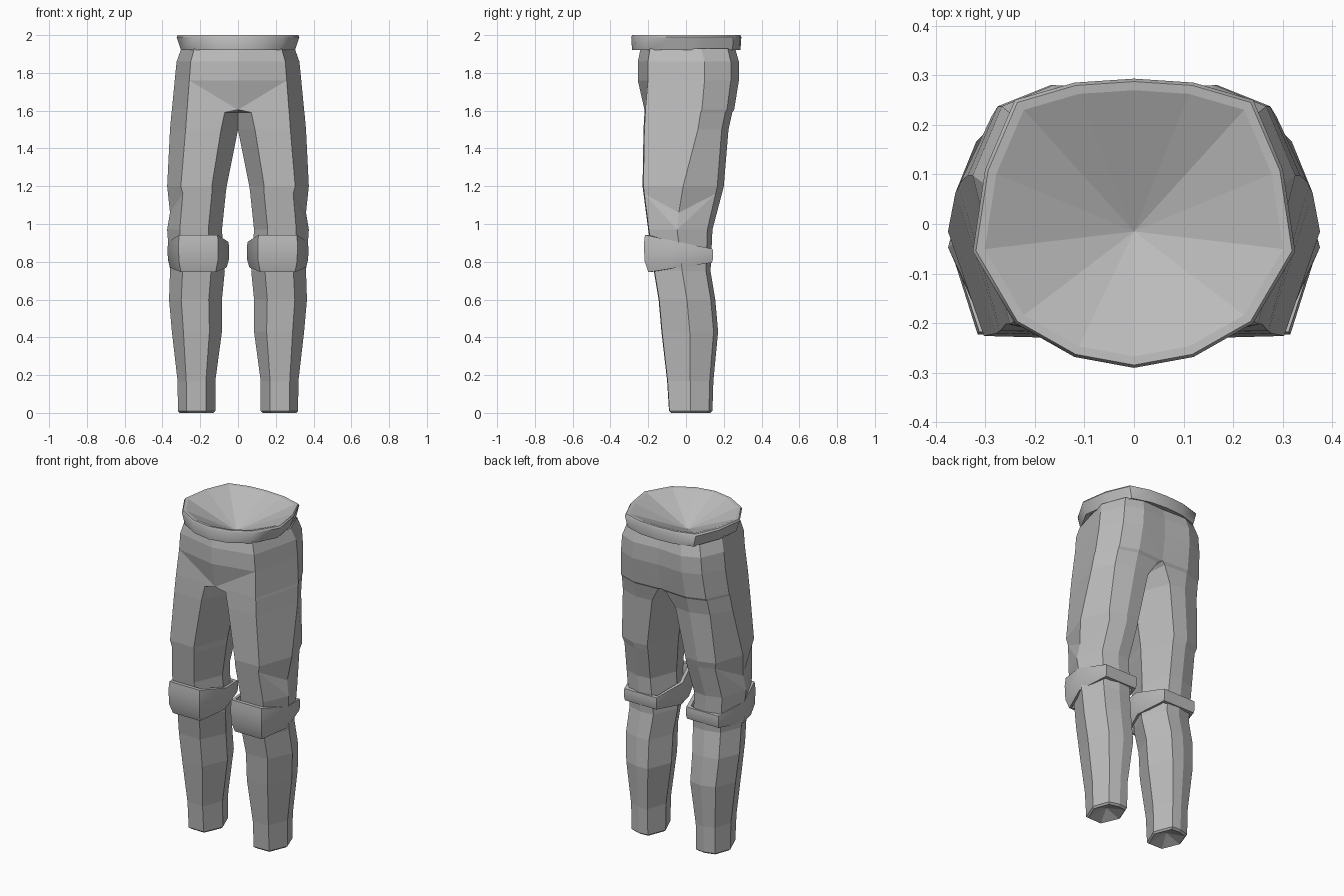
import bpy
import bmesh

cube = bpy.data.objects.get("Cube")
if cube:
    bpy.data.objects.remove(cube, do_unlink=True)

grey = bpy.data.materials.new("plain grey")
grey.use_nodes = True
shade = (0.5, 0.5, 0.5, 1)
grey.diffuse_color = shade
grey.node_tree.nodes["Principled BSDF"].inputs["Base Color"].default_value = shade


def lerp(a, b, t):
    return a + (b - a) * t


def bridge(bm, lower, upper):
    """Join two closed loops of vertices with quads."""
    count = len(lower)
    for i in range(count):
        j = (i + 1) % count
        bm.faces.new((lower[i], lower[j], upper[j], upper[i]))


def fan(bm, loop, apex):
    """Close a loop with triangles that meet in one point."""
    tip = bm.verts.new(apex)
    for i, vert in enumerate(loop):
        bm.faces.new((vert, loop[(i + 1) % len(loop)], tip))


def loft(bm, loops):
    """Add all loops and join each one to the next."""
    rings = [[bm.verts.new(p) for p in loop] for loop in loops]
    for lower, upper in zip(rings, rings[1:]):
        bridge(bm, lower, upper)
    return rings


def finish(bm, name, mirrored=False):
    bmesh.ops.recalc_face_normals(bm, faces=bm.faces)
    mesh = bpy.data.meshes.new(name)
    bm.to_mesh(mesh)
    bm.free()
    mesh.materials.append(grey)
    obj = bpy.data.objects.new(name, mesh)
    bpy.context.collection.objects.link(obj)
    if mirrored:
        mirror = obj.modifiers.new("Mirror", 'MIRROR')
        mirror.use_clip = True
        mirror.merge_threshold = 0.001
    return obj


def smooth(obj, angle):
    bpy.ops.object.select_all(action='DESELECT')
    obj.select_set(True)
    bpy.context.view_layer.objects.active = obj
    bpy.ops.object.shade_smooth_by_angle(angle=angle)


# Trousers: height, inner x, outer x, front y, back y, leg split, side ridge
sections = [
    (1.93, 0, .30, -.24, .26, 0, .64),
    (1.86, 0, .325, -.255, .28, 0, .66),
    (1.76, 0, .335, -.255, .28, 0, .66),
    (1.605, 0, .35, -.22, .255, 0, .64),
    (1.59, 0, .352, -.22, .245, .8, .64),
    (1.5, 0, .36, -.225, .225, 1, .64),
    (1.2, .06, .375, -.23, .2, 1, .5),
    (1.16, .065, .36, -.225, .19, 1, .45),
    (.97, .085, .375, -.2, .14, 1, .45),
    (.75, .07, .36, -.17, .13, 1, .5),
    (.6, .085, .365, -.145, .155, 1, .5),
    (.43, .085, .35, -.13, .17, 1, .5),
    (.17, .12, .32, -.1, .145, 1, .5),
    (.01, .12, .318, -.09, .14, 1, .5),
]
FRONT_IN, FRONT_OUT, SIDE, BACK_OUT, BACK_MID, BACK_IN, INNER = range(7)
HIP, CROTCH, FOLD, KNEE = 2, 3, 7, 8


def leg_section(z, inner, outer, front, back, split, ridge):
    """Seven-sided section; without split its inner side lies on the centre."""
    shape = [
        (.25 * split, 0),
        (.77, .1 if z > 1.7 else .01),
        (1, ridge),
        (.82, .92),
        (.5, 1),
        (.22 * split ** 5, .98),
        (0, .5),
    ]
    return [(lerp(inner, outer, u), lerp(front, back, v), z) for u, v in shape]


bm = bmesh.new()
loops = [leg_section(*s) for s in sections]
# Fold above the knee: the side ridge dips
x, y, z = loops[FOLD][SIDE]
loops[FOLD][SIDE] = (x, y, z - .1)
rings = loft(bm, loops)
# Diagonal creases at the groin, the seat and the knee fold
for ring, corner, next_ring, next_corner in (
        (HIP, FRONT_OUT, CROTCH, FRONT_IN),
        (HIP, BACK_MID, CROTCH, BACK_IN),
        (FOLD, FRONT_OUT, KNEE, SIDE),
        (FOLD, BACK_OUT, KNEE, SIDE)):
    bmesh.ops.connect_verts(bm, verts=[rings[ring][corner], rings[next_ring][next_corner]])
# Hollow trouser end
rim = [bm.verts.new((lerp(.217, v.co.x, .9), lerp(.02, v.co.y, .9), 0)) for v in rings[-1]]
bridge(bm, rings[-1], rim)
fan(bm, rim, (.217, .02, .04))
# Open the hidden wall between the two halves
hidden = [f for f in bm.faces if all(abs(v.co.x) < .0001 for v in f.verts)]
bmesh.ops.delete(bm, geom=hidden, context='FACES')
finish(bm, "trousers", mirrored=True)

# Belt with a shallow hollow top
half = [(0, -.29), (.12, -.268), (.24, -.2), (.325, -.055),
        (.30, .11), (.24, .25), (.12, .285), (0, .293)]
outline = half + [(-x, y) for x, y in reversed(half[1:-1])]


def belt_loop(wide, deep, z):
    return [(x * wide, y * deep, z) for x, y in outline]


bm = bmesh.new()
rings = loft(bm, [belt_loop(.84, .84, 1.93), belt_loop(.93, .985, 1.922),
                  belt_loop(1, 1, 1.99), belt_loop(.98, .98, 2), belt_loop(.925, .92, 1.998)])
fan(bm, rings[-1], (0, -.015, 1.87))
belt = finish(bm, "belt")
smooth(belt, .75)
# Keep the hollow faceted
for face in belt.data.polygons:
    face.use_smooth = len(face.vertices) == 4

# Knee bands: a bulging six-sided pad in front, a thin strap behind
band_corners = [(-.105, -1), (.105, -1), (.163, 0), (.11, 1), (-.11, 1), (-.163, 0)]


def band_loop(height, front_scale, back_scale):
    points = []
    for across, depth in band_corners:
        rear = (depth + 1) / 2
        scale = lerp(front_scale, back_scale, rear)
        low, high = lerp(.745, .795, rear), lerp(.942, .868, rear)
        points.append((.21 + across * scale,
                       -.04 + .183 * depth * scale,
                       lerp(low, high, height)))
    return points


bm = bmesh.new()
profile = [(0, .8, .86), (0, .87, .97), (.3, .98, 1), (.75, 1, 1),
           (1, .97, .99), (1, .85, .86)]
rings = loft(bm, [band_loop(*p) for p in profile])
bridge(bm, rings[-1], rings[0])
smooth(finish(bm, "knee_bands", mirrored=True), 1)
